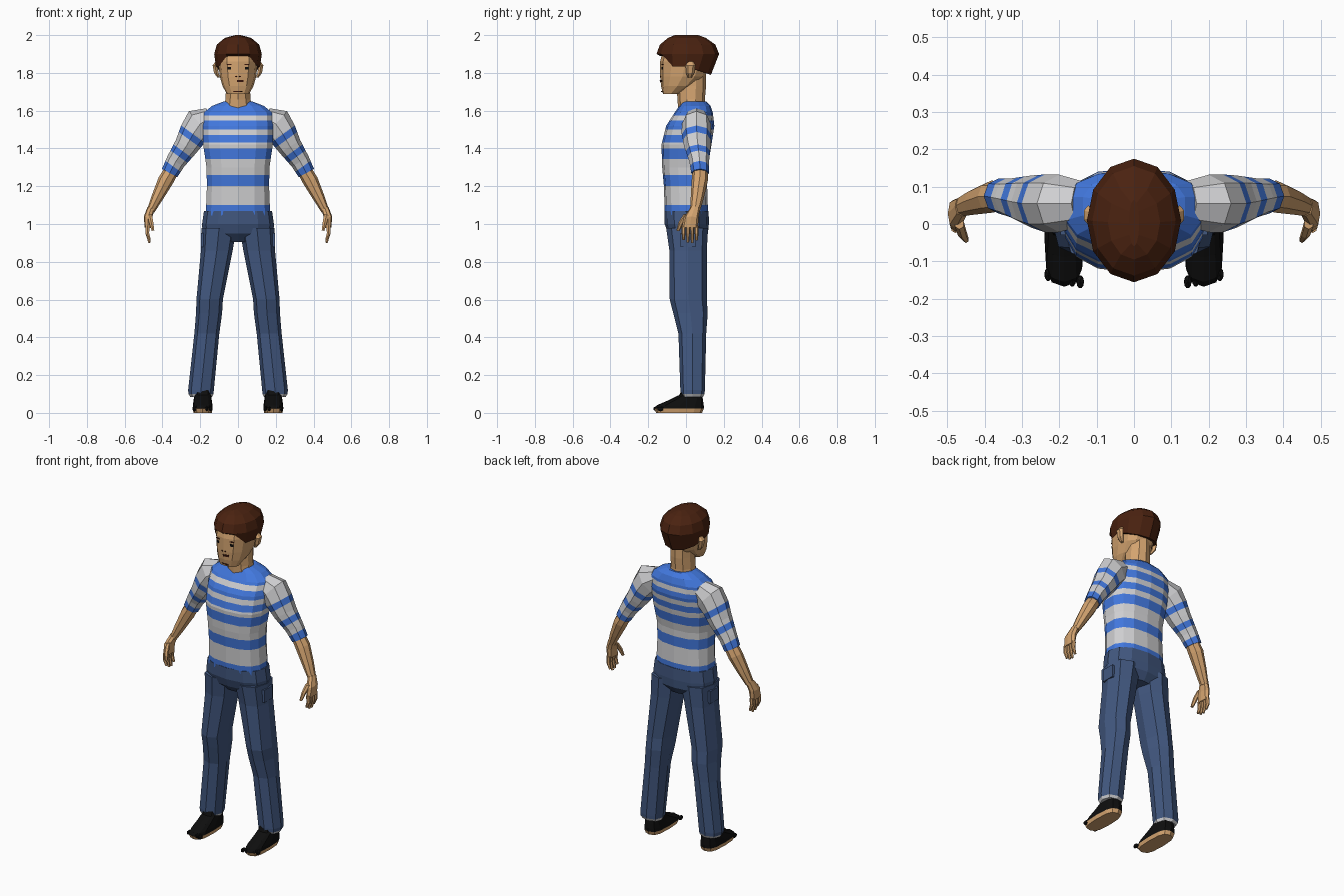
import bpy, bmesh, math
from mathutils import Vector, Matrix
from mathutils.bvhtree import BVHTree

if "Cube" in bpy.data.objects:
    bpy.data.objects.remove(bpy.data.objects["Cube"])


def srgb(r, g, b):
    return tuple((c / 255 / 12.92) if c < 11 else ((c / 255 + 0.055) / 1.055) ** 2.4
                 for c in (r, g, b)) + (1.0,)


def material(name, rgb):
    m = bpy.data.materials.new(name)
    m.diffuse_color = srgb(*rgb)
    m.use_nodes = True
    m.node_tree.nodes["Principled BSDF"].inputs["Base Color"].default_value = m.diffuse_color
    return m


SKIN = material("skin", (212, 164, 112))
HAIR = material("brown_hair", (74, 34, 16))
BLUE = material("shirt_blue", (66, 120, 222))
GREY = material("shirt_light_grey", (208, 208, 210))
DENIM = material("trouser_blue", (66, 88, 128))
BLACK = material("shoe_black", (14, 14, 14))
DARK = material("face_dark_brown", (60, 24, 14))


def finish(bm, name, mats, rule=None):
    bmesh.ops.recalc_face_normals(bm, faces=bm.faces)
    if rule:
        for f in bm.faces:
            f.material_index = rule(f.calc_center_median())
    me = bpy.data.meshes.new(name)
    bm.to_mesh(me)
    bm.free()
    for m in mats:
        me.materials.append(m)
    ob = bpy.data.objects.new(name, me)
    bpy.context.collection.objects.link(ob)
    return ob


def loft(rings, sides, power=2.0, follow=False):
    """Skin rings (x, y, z, rx, ry); follow tilts each ring to the path in xz."""
    bm = bmesh.new()
    loops = []
    for i, (x, y, z, rx, ry) in enumerate(rings):
        a = Vector((1, 0, 0))
        if follow:
            p, q = rings[max(i - 1, 0)], rings[min(i + 1, len(rings) - 1)]
            a = Vector((p[2] - q[2], 0, q[0] - p[0])).normalized()
        loop = []
        for k in range(sides):
            t = 2 * math.pi * k / sides - math.pi / 2
            c, s = (math.copysign(abs(v) ** (2 / power), v) for v in (math.cos(t), math.sin(t)))
            loop.append(bm.verts.new(Vector((x, y, z)) + a * rx * c + Vector((0, ry * s, 0))))
        loops.append(loop)
    for l0, l1 in zip(loops, loops[1:]):
        for k in range(sides):
            n = (k + 1) % sides
            bm.faces.new((l0[k], l0[n], l1[n], l1[k]))
    bm.faces.new(loops[0])
    bm.faces.new(loops[-1])
    return bm


def body(rows, x=0.0):
    """Rows of (z, half width, front y, back y) to rings."""
    return [(x, (f + b) / 2, z, w, (b - f) / 2) for z, w, f, b in rows]


def cut(bm, origin, direction, distances):
    for d in distances:
        bmesh.ops.bisect_plane(bm, geom=bm.verts[:] + bm.edges[:] + bm.faces[:],
                               plane_co=origin + direction * d, plane_no=direction)


def box(name, mat, loc, size, rot=None):
    bm = bmesh.new()
    m = Matrix.Translation(loc) @ (rot.to_matrix().to_4x4() if rot else Matrix())
    bmesh.ops.create_cube(bm, size=1, matrix=m @ Matrix.Diagonal((*size, 1)))
    return finish(bm, name, [mat])


# Striped shirt body
SHIRT_BANDS = [(1.0, 1.10), (1.20, 1.26), (1.345, 1.40), (1.432, 1.47), (1.50, 1.547), (1.575, 1.7)]
bm = loft(body([(1.045, .174, -.112, .117), (1.2, .168, -.117, .112), (1.3, .17, -.126, .115),
                (1.42, .188, -.13, .135), (1.52, .19, -.105, .15), (1.59, .185, -.06, .142),
                (1.625, .14, -.035, .13), (1.648, .08, -.02, .108)]), 14, 2.5)
cut(bm, Vector(), Vector((0, 0, 1)), [z for b in SHIRT_BANDS for z in b])
finish(bm, "shirt_body", [GREY, BLUE],
       lambda c: int(any(lo < c.z < hi for lo, hi in SHIRT_BANDS)))

# Neck and head
finish(loft(body([(1.58, .085, -.04, .1), (1.66, .07, -.045, .1), (1.73, .066, -.05, .106),
                  (1.8, .066, -.05, .106)]), 10), "neck", [SKIN])
bm = loft(body([(1.688, .058, -.122, -.04), (1.73, .082, -.132, .04), (1.78, .096, -.137, .1),
                (1.86, .106, -.137, .13), (1.93, .1, -.12, .14)]), 12, 2.3)
bmesh.ops.recalc_face_normals(bm, faces=bm.faces)
face = BVHTree.FromBMesh(bm)
finish(bm, "head", [SKIN])

# Hair cap with a raised fringe and a low nape
bm = loft(body([(1.80, .117, -.138, .132), (1.9, .126, -.156, .175), (1.95, .112, -.138, .155),
                (1.985, .07, -.095, .105), (2.0, .014, -.06, .065)]), 12)
for v in bm.verts:
    if v.co.z < 1.81:
        y = v.co.y
        v.co.z = 1.89 if y < -.1 else 1.835 - .045 * max(0, y / .13)
finish(bm, "hair", [HAIR])


# Painted face marks as thin plates
def face_mark(name, x, z, w, h, mat=DARK):
    hit, normal, _, _ = face.ray_cast(Vector((x, -1, z)), Vector((0, 1, 0)))
    if normal.y > 0:
        normal = -normal
    box(name, mat, hit, (w, h, .006), normal.to_track_quat('Z', 'Y'))


for s in (-1, 1):
    face_mark("eyebrow", s * .046, 1.845, .026, .006)
    face_mark("eye", s * .046, 1.825, .018, .014, BLACK)
    face_mark("nostril", s * .01, 1.782, .008, .005)
face_mark("mouth", .012, 1.757, .036, .012)
face_mark("chin_line", 0, 1.702, .05, .004)

# Trouser seat
finish(loft(body([(1.07, .18, -.115, .12), (1.0, .19, -.113, .121), (.95, .188, -.095, .116),
                  (.905, .09, -.05, .085)]), 12, 2.4), "trouser_seat", [DENIM])

ARM_START = Vector((.15, .055, 1.56))
SLEEVE_BANDS = [(.12, .155), (.225, .26), (.32, .5)]

for s, side in ((-1, "left"), (1, "right")):
    def flip(rings):
        return [(s * r[0], *r[1:]) for r in rings]

    # Sleeve with stripes across the arm
    d = Vector((s * .587, 0, -.81)).normalized()
    start = Vector((s * ARM_START.x, ARM_START.y, ARM_START.z))
    bm = loft(flip([(.14, .055, 1.565, .055, .06), (.2, .055, 1.53, .09, .077),
                    (.235, .055, 1.48, .078, .078), (.275, .06, 1.41, .064, .07),
                    (.33, .07, 1.33, .052, .052), (.362, .075, 1.27, .046, .047)]), 8, 2, True)
    cut(bm, start, d, [v for b in SLEEVE_BANDS for v in b])
    finish(bm, side + "_sleeve", [GREY, BLUE],
           lambda c: int(any(lo < (c - start).dot(d) < hi for lo, hi in SLEEVE_BANDS)))

    # Forearm, palm, fingers and thumb
    finish(loft(flip([(.35, .075, 1.285, .038, .04), (.383, .073, 1.23, .041, .043),
                      (.428, .06, 1.14, .031, .035), (.462, .048, 1.07, .021, .027)]), 8, 2, True),
           side + "_forearm", [SKIN])
    finish(loft(flip([(.46, .048, 1.085, .02, .026), (.477, .028, 1.035, .022, .039),
                      (.478, .02, .98, .016, .043)]), 8, 2.5, True), side + "_palm", [SKIN])
    for i, tip in enumerate((.918, .903, .9, .915)):
        y = -.013 + i * .023
        finish(loft(flip([(.478, y, .99, .012, .011), (.48, y, .95, .011, .01),
                          (.468, y, tip, .007, .007)]), 6, 2, True), side + "_finger", [SKIN])
    finish(loft(flip([(.468, .0, 1.05, .014, .014), (.46, -.025, 1.01, .013, .014),
                      (.45, -.042, .965, .008, .009)]), 6, 2, True), side + "_thumb", [SKIN])

    # Ear
    finish(loft(flip([(.102, .02, 1.775, .008, .01), (.115, .022, 1.80, .014, .022),
                      (.122, .024, 1.84, .014, .026), (.112, .024, 1.86, .008, .014)]), 6),
           side + "_ear", [SKIN])

    # Trouser leg with a light hem
    rows = [(.98, .1, .092, -.105, .117), (.86, .112, .084, -.088, .11), (.6, .15, .07, -.086, .11),
            (.53, .153, .069, -.068, .115), (.42, .165, .066, -.04, .107),
            (.12, .196, .068, -.03, .1), (.1, .196, .066, -.028, .098), (.085, .195, .058, -.02, .09)]
    rings = [(s * x, (f + b) / 2, z, w, (b - f) / 2) for z, x, w, f, b in rows]
    finish(loft(rings, 8, 2.4), side + "_trouser_leg", [DENIM, GREY], lambda c: int(c.z < .1))
    box(side + "_pocket", DENIM, (s * .19, .01, .915), (.014, .08, .075))

    # Foot: dark upper on a skin coloured sole
    finish(loft(body([(0, .048, -.158, .085), (.022, .053, -.168, .094), (.04, .052, -.155, .094),
                      (.068, .048, -.09, .09), (.095, .045, -.035, .085), (.13, .042, -.02, .08)],
                     s * .187), 12, 3), side + "_foot", [SKIN, BLACK], lambda c: int(c.z > .023))
    for i in range(5):
        bm = bmesh.new()
        loc = (s * (.144 + i * .0215), -.155 + .005 * i, .022)
        bmesh.ops.create_icosphere(bm, subdivisions=1, radius=1, matrix=Matrix.Translation(loc)
                                   @ Matrix.Diagonal((.0115, .02, .015, 1)))
        finish(bm, side + "_toe", [BLACK])
